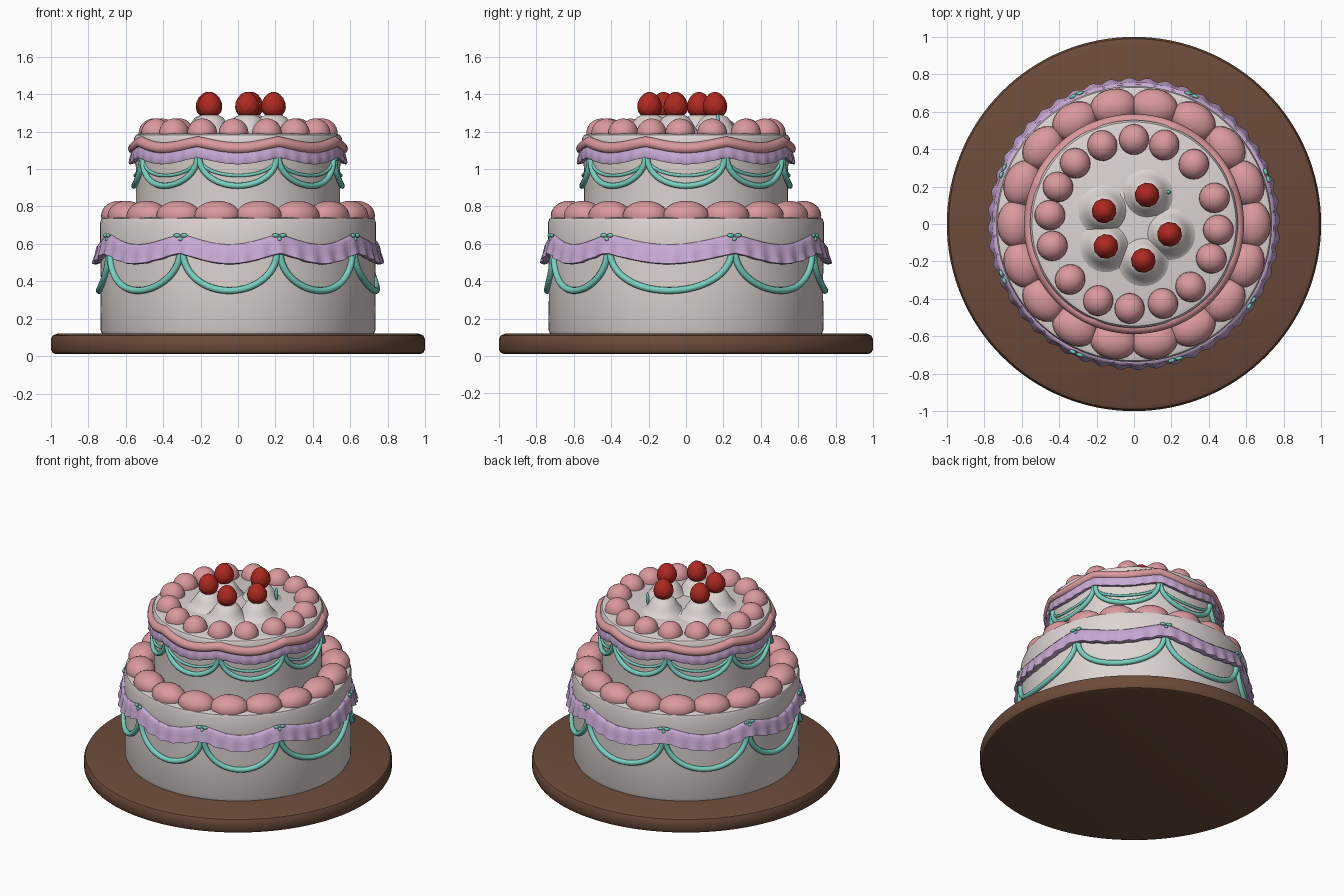
import bpy, bmesh, math
from math import sin, cos, pi, radians
from mathutils import Matrix, Vector

if "Cube" in bpy.data.objects:
    bpy.data.objects.remove(bpy.data.objects["Cube"])


def material(name, rgb):
    m = bpy.data.materials.new(name)
    m.diffuse_color = (*rgb, 1)
    m.use_nodes = True
    m.node_tree.nodes["Principled BSDF"].inputs["Base Color"].default_value = m.diffuse_color
    return m


BROWN = material("chocolate_brown", (0.15, 0.07, 0.043))
CREAM = material("cream_white", (0.72, 0.66, 0.64))
PINK = material("icing_pink", (0.70, 0.32, 0.34))
LILAC = material("icing_lilac", (0.58, 0.40, 0.66))
TEAL = material("icing_teal", (0.19, 0.64, 0.53))
RED = material("strawberry_red", (0.42, 0.022, 0.015))


def finish(name, bm, mat, angle=40):
    bmesh.ops.recalc_face_normals(bm, faces=bm.faces)
    me = bpy.data.meshes.new(name)
    bm.to_mesh(me)
    bm.free()
    ob = bpy.data.objects.new(name, me)
    bpy.context.collection.objects.link(ob)
    me.materials.append(mat)
    bpy.ops.object.select_all(action='DESELECT')
    ob.select_set(True)
    bpy.context.view_layer.objects.active = ob
    bpy.ops.object.shade_smooth_by_angle(angle=radians(angle))
    return ob


def lathe(bm, profile, n=96, at=(0, 0)):
    """Revolve (r, z) points and cap both ends."""
    rings = [[bm.verts.new((at[0] + r * cos(2 * pi * i / n),
                            at[1] + r * sin(2 * pi * i / n), z))
              for i in range(n)] for r, z in profile]
    for a, b in zip(rings, rings[1:]):
        for i in range(n):
            bm.faces.new((a[i], a[(i + 1) % n], b[(i + 1) % n], b[i]))
    bm.faces.new(rings[0])
    bm.faces.new(rings[-1])


def blob(bm, loc, size, yaw=0, u=24, v=14):
    """Add an ellipsoid and return its vertices."""
    mat = (Matrix.Translation(loc) @ Matrix.Rotation(yaw, 4, 'Z')
           @ Matrix.Diagonal((*size, 1)))
    return bmesh.ops.create_uvsphere(bm, u_segments=u, v_segments=v,
                                     radius=1, matrix=mat)['verts']


def spans(joints):
    return list(zip(joints, joints[1:] + [joints[0] + 360]))


def droop(deg, joints):
    """0 at a joint, 1 midway between two joints."""
    for a, b in spans(joints):
        d = (deg - a) % 360
        if d < b - a:
            return sin(pi * d / (b - a)) ** 1.2
    return 0


def ribbon(name, mat, section, joints, drop, ruffle=0.0, n=288):
    """Sweep a closed (r, z) section round the cake, sagging between joints."""
    bm = bmesh.new()
    zs = [z for _, z in section]
    lo, hi = min(zs), max(zs)
    rings = []
    for i in range(n):
        a = 2 * pi * i / n
        dz = -drop * droop(math.degrees(a), joints)
        ring = []
        for r, z in section:
            k = (hi - z) / (hi - lo)
            r += ruffle * k * sin(48 * a)
            ring.append(bm.verts.new((r * cos(a), r * sin(a), z + dz)))
        rings.append(ring)
    m = len(section)
    for i in range(n):
        a, b = rings[i], rings[(i + 1) % n]
        for j in range(m):
            bm.faces.new((a[j], b[j], b[(j + 1) % m], a[(j + 1) % m]))
    return finish(name, bm, mat, 60)


def swags(name, joints, radius, top, depth, thick):
    """Half-elliptical piped loops hanging between joints."""
    cu = bpy.data.curves.new(name, 'CURVE')
    cu.dimensions = '3D'
    cu.bevel_depth = thick
    cu.bevel_resolution = 3
    cu.use_fill_caps = True
    for a, b in spans(joints):
        sp = cu.splines.new('POLY')
        sp.points.add(28)
        for k, p in enumerate(sp.points):
            s = pi * k / 28
            t = radians((a + b) / 2 - (b - a) / 2 * 0.97 * cos(s))
            p.co = (radius * cos(t), radius * sin(t), top - depth * sin(s), 1)
    ob = bpy.data.objects.new(name, cu)
    bpy.context.collection.objects.link(ob)
    cu.materials.append(TEAL)
    bpy.ops.object.select_all(action='DESELECT')
    ob.select_set(True)
    bpy.context.view_layer.objects.active = ob
    bpy.ops.object.convert(target='MESH')
    bpy.ops.object.shade_smooth_by_angle(angle=radians(50))


# Board
bm = bmesh.new()
lathe(bm, [(0.97, 0.01), (0.99, 0.017), (1.0, 0.035), (1.0, 0.09),
           (0.99, 0.11), (0.965, 0.12)], 128)
finish("cake_board", bm, BROWN)

# Two cream tiers
bm = bmesh.new()
lathe(bm, [(0.725, 0.115), (0.735, 0.14), (0.733, 0.4), (0.737, 0.6),
           (0.737, 0.715), (0.73, 0.735), (0.71, 0.742)], 128)
finish("lower_tier", bm, CREAM)
bm = bmesh.new()
lathe(bm, [(0.545, 0.73), (0.545, 1.0), (0.555, 1.1), (0.555, 1.165),
           (0.545, 1.182), (0.52, 1.19)], 128)
finish("upper_tier", bm, CREAM)

# Pink dollops round each tier
bm = bmesh.new()
for i in range(18):
    a = radians(20 * i)
    blob(bm, (0.635 * cos(a), 0.635 * sin(a), 0.75), (0.097, 0.125, 0.08), a)
finish("lower_dollops", bm, PINK)
bm = bmesh.new()
for deg in (90, 69, 45, 18, -4, -24, -48, -70, -93, -115, -139, -165,
            174, 154, 134, 112):
    a = radians(deg)
    blob(bm, (0.452 * cos(a), 0.452 * sin(a), 1.19), (0.082, 0.08, 0.08), a)
finish("upper_dollops", bm, PINK)

# Draped ribbons
LOW = [20, 66, 114, 158, 202, 246, 287, 326]
UP = [22.5 + 45 * i for i in range(8)]
ribbon("lower_lilac_ribbon", LILAC,
       [(0.72, 0.65), (0.745, 0.652), (0.757, 0.635), (0.762, 0.6),
        (0.772, 0.565), (0.775, 0.55), (0.76, 0.545), (0.72, 0.56)],
       LOW, 0.055, 0.008)
ribbon("upper_lilac_ribbon", LILAC,
       [(0.54, 1.13), (0.57, 1.13), (0.577, 1.1), (0.582, 1.07),
        (0.577, 1.06), (0.54, 1.068)], UP, 0.035, 0.004)
ribbon("upper_pink_rim", PINK,
       [(0.54, 1.172), (0.562, 1.174), (0.58, 1.162), (0.588, 1.142),
        (0.582, 1.122), (0.565, 1.115), (0.54, 1.118)], UP, 0.032)

# Teal piped loops
swags("lower_swags", LOW, 0.742, 0.56, 0.21, 0.018)
swags("upper_swags", UP, 0.555, 1.06, 0.15, 0.016)
swags("upper_inner_swags", UP, 0.55, 1.06, 0.095, 0.009)

# Small teal bows where the lower loops meet
bm = bmesh.new()
for deg in LOW:
    for off, z, s in ((-1.6, 0.645, 0.02), (1.6, 0.645, 0.02), (0, 0.625, 0.012)):
        a = radians(deg + off)
        blob(bm, (0.757 * cos(a), 0.757 * sin(a), z), (0.01, s, 0.011), a, 10, 6)
finish("lower_bows", bm, TEAL)

# Cream mounds with strawberries
SPOTS = [(0.07, 0.155), (-0.16, 0.07), (-0.15, -0.12), (0.05, -0.195), (0.19, -0.055)]
bm = bmesh.new()
for p in SPOTS:
    lathe(bm, [(0.15, 1.183), (0.125, 1.197), (0.105, 1.222), (0.088, 1.25),
               (0.07, 1.275), (0.045, 1.288), (0.01, 1.292)], 32, p)
lathe(bm, [(0.2, 1.183), (0.17, 1.2), (0.1, 1.207), (0.01, 1.207)], 32)
finish("cream_mounds", bm, CREAM, 60)

bm = bmesh.new()
for x, y in SPOTS:
    c = Vector((x, y, 1.342))
    for v in blob(bm, c, (0.064, 0.064, 0.07), 0, 40, 24):
        d = v.co - c
        h = d.z / 0.07
        # broad base, narrow tip and a dimpled skin
        k = 1 - 0.14 * h + 0.035 * sin(10 * math.atan2(d.y, d.x)) * sin(9 * h)
        v.co = c + Vector((d.x * k, d.y * k, d.z))
finish("strawberries", bm, RED, 60)

# Tiny teal piped curl beside one strawberry
bm = bmesh.new()
blob(bm, (0.185, 0.17, 1.25), (0.012, 0.012, 0.045), 0, 10, 8)
finish("top_curl", bm, TEAL)
